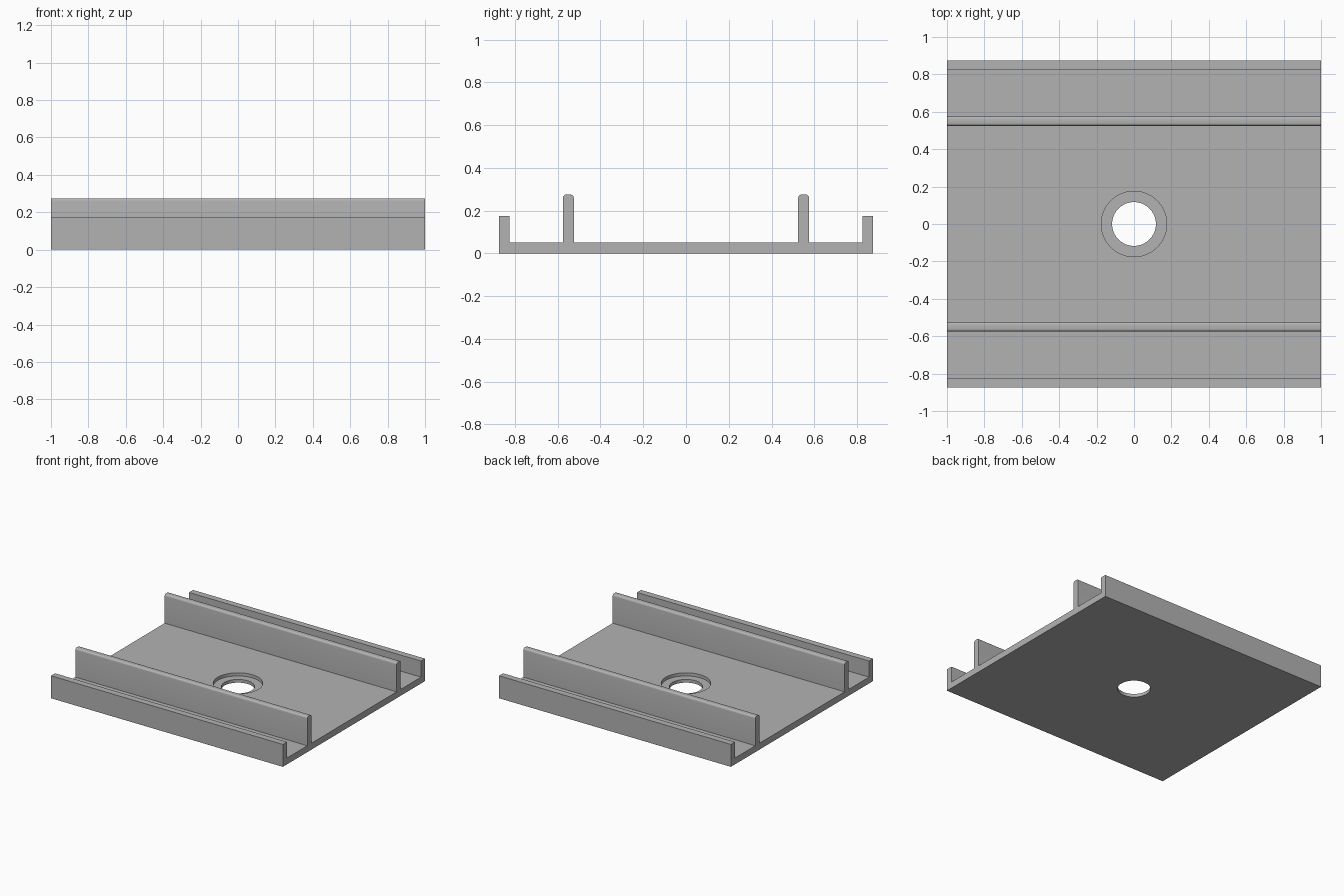
import bpy
import bmesh
import math

if "Cube" in bpy.data.objects:
    bpy.data.objects.remove(bpy.data.objects["Cube"], do_unlink=True)

grey = bpy.data.materials.new("plain_grey")
grey.use_nodes = True
grey.diffuse_color = (0.45, 0.45, 0.45, 1)
grey.node_tree.nodes["Principled BSDF"].inputs["Base Color"].default_value = grey.diffuse_color

LENGTH, HALF_DEPTH, WALL, FLOOR = 2.0, 0.875, 0.05, 0.05
LIP_TOP, RIB_TOP, RIB_Y, ROUND = 0.175, 0.275, 0.55, 0.014


def rounded_corner(cy, cz, start):
    """Quarter circle running clockwise from the start angle."""
    return [(cy + ROUND * math.cos(math.radians(start - a)),
             cz + ROUND * math.sin(math.radians(start - a))) for a in range(0, 91, 18)]


def rib(y):
    """Outline of one upright rib, from its -y foot to its +y foot."""
    h = WALL / 2
    return ([(y - h, FLOOR)]
            + rounded_corner(y - h + ROUND, RIB_TOP - ROUND, 180)
            + rounded_corner(y + h - ROUND, RIB_TOP - ROUND, 90)
            + [(y + h, FLOOR)])


def cutter(name, radius, bottom, top):
    bpy.ops.mesh.primitive_cylinder_add(vertices=64, radius=radius, depth=top - bottom,
                                        location=(0, 0, (top + bottom) / 2))
    obj = bpy.context.object
    obj.name = name
    obj.hide_render = True
    obj.data.materials.append(grey)
    return obj


# Channel section: floor, two outer lips and two taller ribs, extruded along x
inner = HALF_DEPTH - WALL
outline = ([(-HALF_DEPTH, 0), (-HALF_DEPTH, LIP_TOP), (-inner, LIP_TOP), (-inner, FLOOR)]
           + rib(-RIB_Y) + rib(RIB_Y)
           + [(inner, FLOOR), (inner, LIP_TOP), (HALF_DEPTH, LIP_TOP), (HALF_DEPTH, 0)])
bm = bmesh.new()
face = bm.faces.new([bm.verts.new((-LENGTH / 2, y, z)) for y, z in outline])
result = bmesh.ops.extrude_face_region(bm, geom=[face])
moved = [v for v in result["geom"] if isinstance(v, bmesh.types.BMVert)]
bmesh.ops.translate(bm, verts=moved, vec=(LENGTH, 0, 0))
bmesh.ops.recalc_face_normals(bm, faces=bm.faces)
mesh = bpy.data.meshes.new("channel_plate")
bm.to_mesh(mesh)
bm.free()
mesh.materials.append(grey)
plate = bpy.data.objects.new("channel_plate", mesh)
bpy.context.collection.objects.link(plate)

# Through hole with a wider stepped recess on the upper side
cutters = [cutter("through_hole_cutter", 0.117, -0.1, 0.15),
           cutter("recess_cutter", 0.175, 0.025, 0.15)]
bpy.ops.object.select_all(action="DESELECT")
plate.select_set(True)
bpy.context.view_layer.objects.active = plate
for c in cutters:
    mod = plate.modifiers.new(c.name, "BOOLEAN")
    mod.operation = "DIFFERENCE"
    mod.solver = "EXACT"
    mod.object = c
    bpy.ops.object.modifier_apply(modifier=mod.name)
for c in cutters:
    bpy.data.objects.remove(c, do_unlink=True)

bpy.ops.object.shade_smooth_by_angle(angle=math.radians(30))
